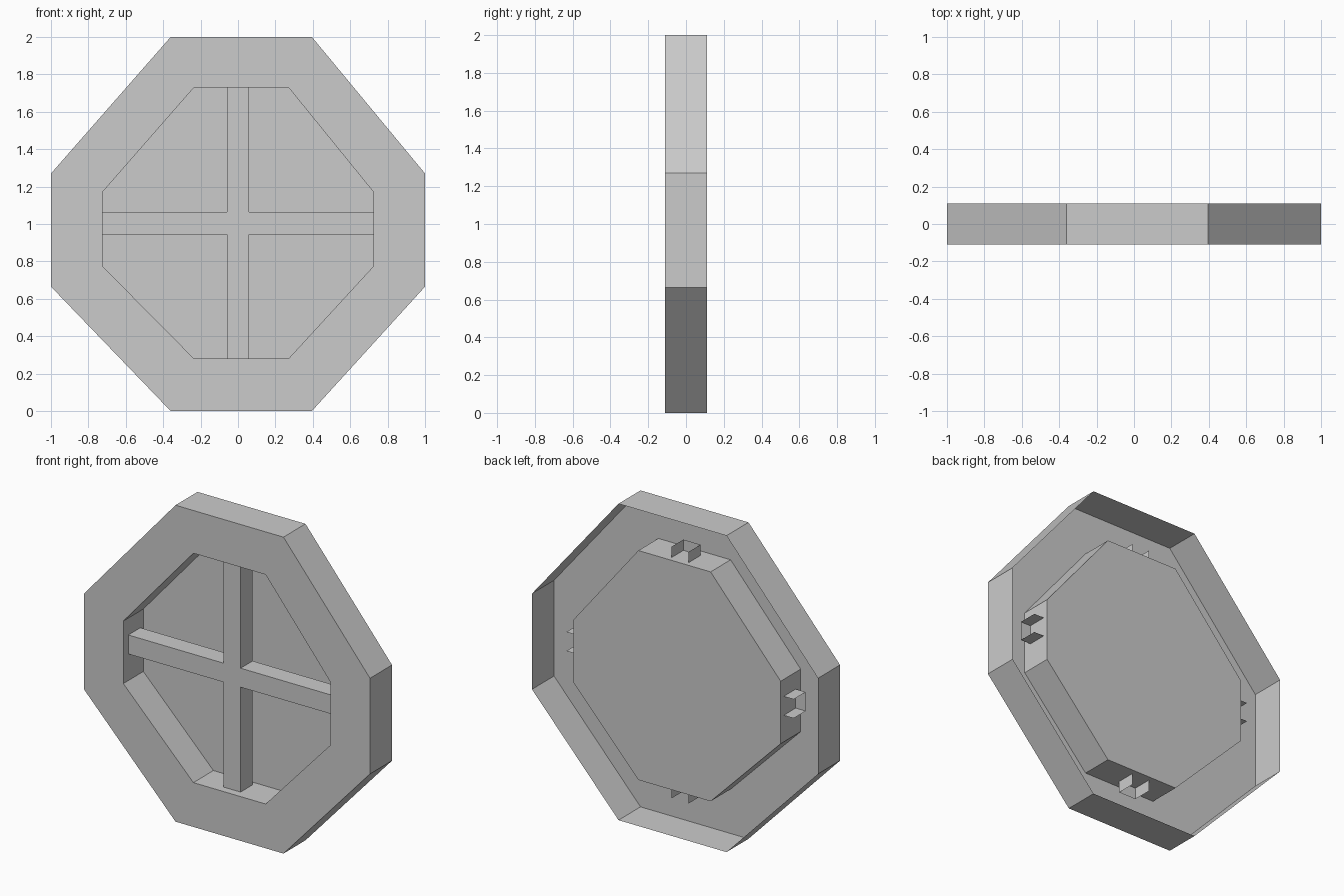
import bpy

if "Cube" in bpy.data.objects:
    bpy.data.objects.remove(bpy.data.objects["Cube"])

FRONT, BACK, PANE_Y = -0.11, 0.11, 0.09


def make_object(name, verts, faces):
    mesh = bpy.data.meshes.new(name)
    mesh.from_pydata(verts, [], faces)
    mesh.update()
    obj = bpy.data.objects.new(name, mesh)
    bpy.context.collection.objects.link(obj)
    return obj


def at_depth(profile, y):
    return [(x, y, z) for x, z in profile]


def octagon(left, right, half, low, high, bottom, top):
    """Clockwise profile seen from the front, starting at the top left."""
    return [(left, top), (right, top), (half, high), (half, low),
            (right, bottom), (left, bottom), (-half, low), (-half, high)]


outer = octagon(-0.36, 0.395, 1.0, 0.665, 1.27, 0.0, 2.0)
inner = octagon(-0.235, 0.27, 0.725, 0.775, 1.17, 0.28, 1.73)
ring = [(i, (i + 1) % 8) for i in range(8)]

# Frame: front ring, outer rim and inner recess walls, hollow at the back
verts = (at_depth(outer, BACK) + at_depth(outer, FRONT)
         + at_depth(inner, FRONT) + at_depth(inner, PANE_Y))
faces = [(s + a, s + b, s + 8 + b, s + 8 + a) for s in (0, 8, 16) for a, b in ring]
make_object("window_frame", verts, faces)

# Pane closing the back of the recess
make_object("window_pane", at_depth(inner, PANE_Y), [tuple(reversed(range(8)))])

# Cross bars: open-backed channels whose ends poke through the recess walls
w, reach, mid = 0.06, 0.795, 1.003
quarter = [(-w, reach), (w, reach), (w, w)]
cross = []
for turn in range(4):
    for x, z in quarter:
        for _ in range(turn):
            x, z = z, -x
        cross.append((x, z + mid))
verts = at_depth(cross, -0.06) + at_depth(cross, 0.06)
faces = [tuple(reversed(range(12)))]
faces += [(i, (i + 1) % 12, (i + 1) % 12 + 12, i + 12)
          for i in range(12) if i % 3 != 0]
make_object("cross_bars", verts, faces)
